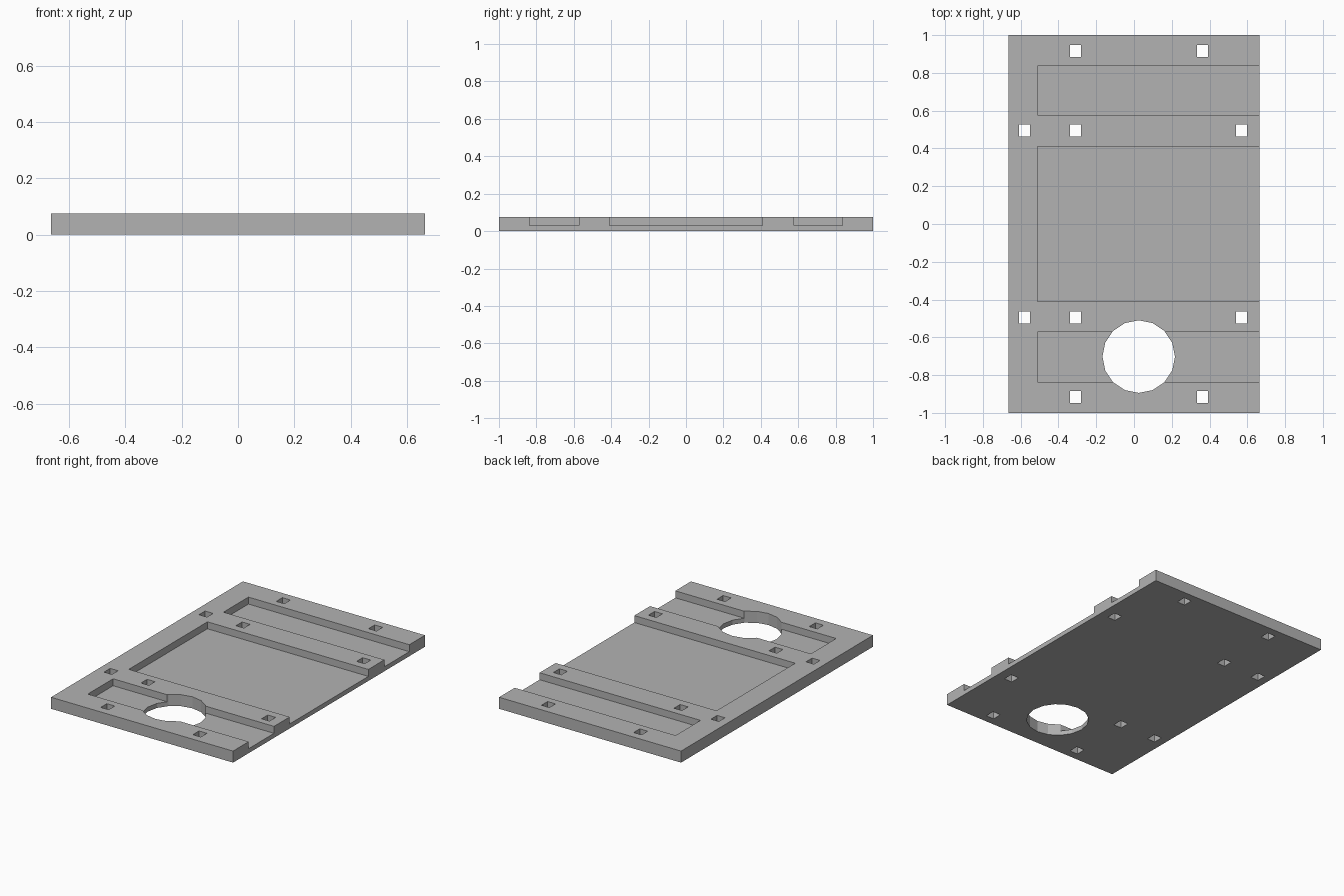
import bpy

cube = bpy.data.objects.get("Cube")
if cube:
    bpy.data.objects.remove(cube, do_unlink=True)

HALF_X, HALF_Y, THICK, FLOOR = 0.664, 1.0, 0.076, 0.03

grey = bpy.data.materials.new("mid_grey")
grey.use_nodes = True
colour = (0.45, 0.45, 0.45, 1)
grey.diffuse_color = colour
grey.node_tree.nodes["Principled BSDF"].inputs["Base Color"].default_value = colour


def box(name, x0, x1, y0, y1, z0, z1):
    bpy.ops.mesh.primitive_cube_add(
        size=1, location=((x0 + x1) / 2, (y0 + y1) / 2, (z0 + z1) / 2))
    ob = bpy.context.object
    ob.name = name
    ob.scale = (x1 - x0, y1 - y0, z1 - z0)
    bpy.ops.object.transform_apply(location=True, rotation=False, scale=True)
    ob.data.materials.append(grey)
    return ob


def cut(target, cutter):
    cutter.hide_render = True
    mod = target.modifiers.new("cut", 'BOOLEAN')
    mod.operation = 'DIFFERENCE'
    mod.solver = 'EXACT'
    mod.object = cutter
    bpy.context.view_layer.objects.active = target
    bpy.ops.object.modifier_apply(modifier=mod.name)
    bpy.data.objects.remove(cutter, do_unlink=True)


# Base plate
plate = box("base_plate", -HALF_X, HALF_X, -HALF_Y, HALF_Y, 0, THICK)

# Three shallow channels, open on the +x edge
for y0, y1 in ((0.577, 0.837), (-0.41, 0.41), (-0.837, -0.573)):
    cut(plate, box("channel_cutter", -0.51, 1, y0, y1, FLOOR, 0.2))

# Round through hole in the front channel
bpy.ops.mesh.primitive_cylinder_add(vertices=16, radius=0.192, depth=1,
                                    location=(0.025, -0.702, 0))
round_cutter = bpy.context.object
round_cutter.data.materials.append(grey)
cut(plate, round_cutter)

# Square through holes, mirrored front to back
hw, hh = 0.029, 0.032
rows = ((0.915, (-0.31, 0.363)), (0.495, (-0.58, -0.31, 0.57)))
for side in (1, -1):
    for y, xs in rows:
        for x in xs:
            cy = side * y
            cut(plate, box("hole_cutter", x - hw, x + hw, cy - hh, cy + hh, -1, 1))
